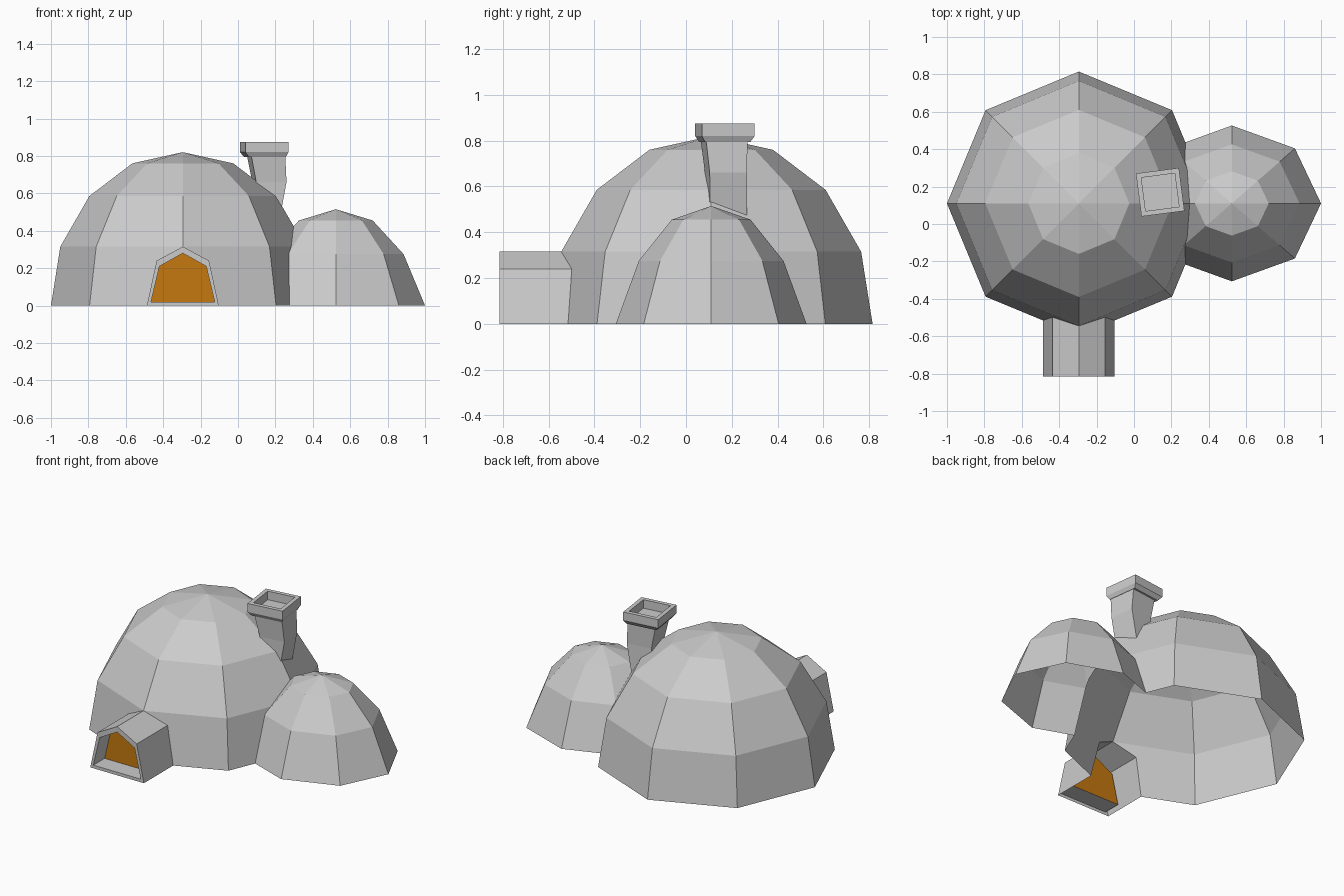
import bpy, bmesh
from math import sin, cos, pi, sqrt, radians

if "Cube" in bpy.data.objects:
    bpy.data.objects.remove(bpy.data.objects["Cube"])

def make_object(name, bm):
    mesh = bpy.data.meshes.new(name)
    bm.to_mesh(mesh)
    bm.free()
    ob = bpy.data.objects.new(name, mesh)
    bpy.context.collection.objects.link(ob)
    return ob

def loft(name, sections):
    """Closed solid through a list of point loops of equal length."""
    bm = bmesh.new()
    rings = [[bm.verts.new(p) for p in s] for s in sections]
    for a, b in zip(rings, rings[1:]):
        for i in range(len(a)):
            j = (i + 1) % len(a)
            bm.faces.new((a[i], a[j], b[j], b[i]))
    bm.faces.new(rings[0])
    bm.faces.new(rings[-1])
    bmesh.ops.remove_doubles(bm, verts=bm.verts, dist=1e-5)
    bmesh.ops.recalc_face_normals(bm, faces=bm.faces)
    return make_object(name, bm)

def ring(cx, cy, rx, ry, z, n=8, rot=0.0):
    return [(cx + rx * cos(rot + 2 * pi * i / n),
             cy + ry * sin(rot + 2 * pi * i / n), z) for i in range(n)]

def dome(name, cx, cy, profile, apex, squash, depth):
    """Eight-sided dome, carried below ground so it can be trimmed cleanly."""
    profile = [(profile[0][0], -depth)] + profile
    secs = [ring(cx, cy, r, r * squash, z) for r, z in profile]
    bm_ob = bmesh.new()
    rings = [[bm_ob.verts.new(p) for p in s] for s in secs]
    for a, b in zip(rings, rings[1:]):
        for i in range(8):
            j = (i + 1) % 8
            bm_ob.faces.new((a[i], a[j], b[j], b[i]))
    top = bm_ob.verts.new((cx, cy, apex))
    for i in range(8):
        bm_ob.faces.new((rings[-1][i], rings[-1][(i + 1) % 8], top))
    bm_ob.faces.new(rings[0])
    bmesh.ops.recalc_face_normals(bm_ob, faces=bm_ob.faces)
    return make_object(name, bm_ob)

def combine(base, other, operation):
    mod = base.modifiers.new("join", 'BOOLEAN')
    mod.operation = operation
    mod.solver = 'EXACT'
    mod.object = other
    bpy.context.view_layer.objects.active = base
    bpy.ops.object.modifier_apply(modifier=mod.name)
    bpy.data.objects.remove(other)

# Main dome and side room
shell = dome("hut_shell", -0.295, 0.11,
             [(0.705, 0), (0.655, 0.315), (0.50, 0.585), (0.27, 0.76)], 0.82, 1.0, 0.3)
side_room = dome("side_room", 0.523, 0.11,
                 [(0.477, 0), (0.362, 0.275), (0.197, 0.455)], 0.515, 0.873, 0.2)

# Entrance tunnel
def arch(half, base, shoulder, shoulder_z, apex, y):
    x = -0.295
    return [(x - half, y, base), (x + half, y, base), (x + half, y, max(base, 0.0)),
            (x + shoulder, y, shoulder_z), (x, y, apex),
            (x - shoulder, y, shoulder_z), (x - half, y, max(base, 0.0))]

tunnel = loft("entrance_tunnel", [arch(0.192, -0.1, 0.14, 0.24, 0.315, y) for y in (-0.815, -0.4)])

# Chimney: bent square stack, flared cap with a sunken top
def square(cx, cy, size, z):
    r = size / sqrt(2)
    return ring(cx, cy, r, r, z, 4, radians(52.4))

chimney = loft("chimney", [square(*s) for s in (
    (0.12, 0.175, 0.163, 0.40), (0.168, 0.174, 0.163, 0.66), (0.151, 0.167, 0.182, 0.795),
    (0.144, 0.169, 0.20, 0.795), (0.14, 0.17, 0.232, 0.82), (0.14, 0.17, 0.232, 0.875),
    (0.14, 0.17, 0.18, 0.875), (0.14, 0.17, 0.18, 0.82))])

# Doorway recess
def doorway(y):
    x = -0.295
    return [(x - 0.17, y, 0.02), (x + 0.17, y, 0.02), (x + 0.125, y, 0.21),
            (x, y, 0.28), (x - 0.125, y, 0.21)]

DOOR_Y = -0.70
recess = loft("doorway_cutter", [doorway(-0.9), doorway(DOOR_Y)])

for part in (side_room, tunnel, chimney):
    combine(shell, part, 'UNION')
combine(shell, recess, 'DIFFERENCE')

# Trim at the ground, leave the underside open, and clear the face behind the door
bm = bmesh.new()
bm.from_mesh(shell.data)
bmesh.ops.bisect_plane(bm, geom=bm.verts[:] + bm.edges[:] + bm.faces[:], dist=1e-5,
                       plane_co=(0, 0, 0), plane_no=(0, 0, 1), clear_inner=True)
behind = [f for f in bm.faces if all(abs(v.co.y - DOOR_Y) < 1e-3 for v in f.verts)]
bmesh.ops.delete(bm, geom=behind, context='FACES')
bm.to_mesh(shell.data)
bm.free()

# Door panel
bm = bmesh.new()
bm.faces.new([bm.verts.new(p) for p in doorway(DOOR_Y)])
door = make_object("door", bm)
orange = bpy.data.materials.new("orange")
orange.diffuse_color = (0.56, 0.19, 0.005, 1)
orange.use_nodes = True
orange.node_tree.nodes["Principled BSDF"].inputs["Base Color"].default_value = orange.diffuse_color
door.data.materials.append(orange)
